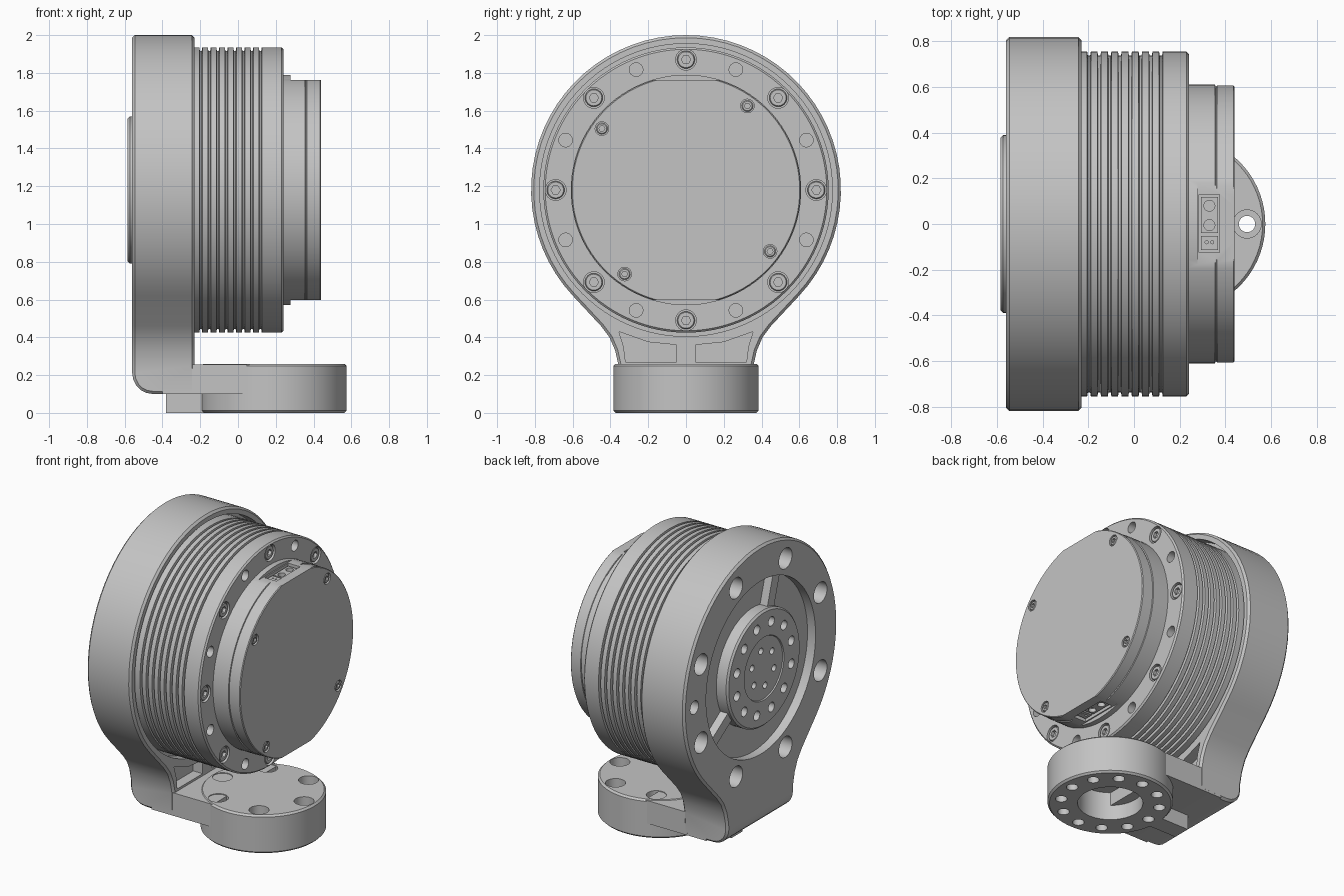
import bpy, bmesh
from math import sin, cos, pi, radians
from mathutils import Matrix, Vector

if "Cube" in bpy.data.objects:
    bpy.data.objects.remove(bpy.data.objects["Cube"], do_unlink=True)

ZC = 1.18          # height of the motor axis
FOOT_X = 0.19      # centre of the round foot

metal = bpy.data.materials.new("machined grey metal")
metal.use_nodes = True
metal.diffuse_color = (0.55, 0.55, 0.55, 1)
metal.node_tree.nodes["Principled BSDF"].inputs["Base Color"].default_value = (0.55, 0.55, 0.55, 1)


def make(name, bm):
    bmesh.ops.recalc_face_normals(bm, faces=bm.faces)
    mesh = bpy.data.meshes.new(name)
    bm.to_mesh(mesh)
    bm.free()
    mesh.materials.append(metal)
    ob = bpy.data.objects.new(name, mesh)
    bpy.context.collection.objects.link(ob)
    return ob


def activate(ob):
    bpy.ops.object.select_all(action='DESELECT')
    ob.select_set(True)
    bpy.context.view_layer.objects.active = ob


def apply(ob, kind, **settings):
    mod = ob.modifiers.new("mod", kind)
    for key, value in settings.items():
        setattr(mod, key, value)
    activate(ob)
    bpy.ops.object.modifier_apply(modifier=mod.name)


def cut(ob, bm):
    tool = make("cutter", bm)
    tool.hide_render = True
    apply(ob, 'BOOLEAN', operation='DIFFERENCE', solver='EXACT', object=tool)
    bpy.data.objects.remove(tool, do_unlink=True)


def rods(spots, r, a, b, axis='X', sides=24):
    """Cylinders from a to b along an axis, one at each spot."""
    bm = bmesh.new()
    for u, v in spots:
        mid = (a + b) / 2
        if axis == 'X':
            m = Matrix.Translation((mid, u, v)) @ Matrix.Rotation(pi / 2, 4, 'Y')
        else:
            m = Matrix.Translation((u, v, mid))
        bmesh.ops.create_cone(bm, cap_ends=True, segments=sides, radius1=r, radius2=r,
                              depth=abs(b - a), matrix=m)
    return bm


def boxes(*ranges):
    """Boxes given as (x0, x1, y0, y1, z0, z1)."""
    bm = bmesh.new()
    for x0, x1, y0, y1, z0, z1 in ranges:
        m = Matrix.Translation(((x0 + x1) / 2, (y0 + y1) / 2, (z0 + z1) / 2))
        bmesh.ops.create_cube(bm, size=1, matrix=m @ Matrix.Diagonal((x1 - x0, y1 - y0, z1 - z0, 1)))
    return bm


def circle(n, r, start=0.0):
    """Spots around the motor axis, angle measured from the top."""
    angles = [radians(start) + 2 * pi * i / n for i in range(n)]
    return [(r * sin(t), ZC + r * cos(t)) for t in angles]


def foot_circle(n, r):
    return [(FOOT_X + r * cos(2 * pi * i / n), r * sin(2 * pi * i / n)) for i in range(n)]


def lathe(name, profile, steps=96):
    """Turn an (x, radius) profile around the motor axis."""
    bm = bmesh.new()
    vs = [bm.verts.new((x, 0, ZC + r)) for x, r in profile]
    es = [bm.edges.new(pair) for pair in zip(vs, vs[1:])]
    bmesh.ops.spin(bm, geom=vs + es, cent=(0, 0, ZC), axis=(1, 0, 0), angle=2 * pi, steps=steps)
    bmesh.ops.remove_doubles(bm, verts=bm.verts, dist=1e-4)
    return make(name, bm)


def prism(outline, x0, x1):
    """Extrude a (y, z) outline along x."""
    bm = bmesh.new()
    face = bm.faces.new([bm.verts.new((x0, y, z)) for y, z in outline])
    new = bmesh.ops.extrude_face_region(bm, geom=[face])["geom"]
    bmesh.ops.translate(bm, vec=(x1 - x0, 0, 0), verts=[g for g in new if isinstance(g, bmesh.types.BMVert)])
    bmesh.ops.recalc_face_normals(bm, faces=bm.faces)
    return bm


# Upright bracket: ring with a neck flowing into the foot plate
arc = [radians(133) * i / 26 for i in range(27)]
half = [(0.82 * sin(t), ZC + 0.82 * cos(t)) for t in arc]
half += [(0.45, 0.46), (0.405, 0.40), (0.375, 0.33), (0.357, 0.25), (0.355, 0.10)]
bm = prism(half + [(-y, z) for y, z in reversed(half[1:])], -0.56, -0.23)
heel = [e for e in bm.edges if all(v.co.x < -0.5 and v.co.z < 0.11 for v in e.verts)]
bmesh.ops.bevel(bm, geom=heel, offset=0.11, segments=5, profile=0.5, affect='EDGES')
bracket = make("bracket", bm)
apply(bracket, 'BEVEL', width=0.014, segments=1, limit_method='ANGLE', angle_limit=radians(50))
cut(bracket, rods([(0, ZC)], 0.775, -0.30, -0.1, sides=96))
cut(bracket, rods([(0, ZC)], 0.585, -0.7, -0.50, sides=96))
cut(bracket, rods(circle(8, 0.69, 22.5), 0.07, -0.7, -0.44))
cut(bracket, rods([(0.71, ZC)], 0.045, -0.7, -0.46))
for side in (1, -1):
    pocket = [(0.05, 0.27), (0.05, 0.36), (0.2, 0.375), (0.355, 0.43), (0.33, 0.35), (0.32, 0.27)]
    cut(bracket, prism([(side * y, z) for y, z in pocket], -0.30, -0.1))

# Stop bars in the rear recess
bm = bmesh.new()
for deg in (-17, 123):
    m = Matrix.Translation((0, 0, ZC)) @ Matrix.Rotation(radians(-deg), 4, 'X')
    m = m @ Matrix.Translation((-0.525, 0, 0.485)) @ Matrix.Diagonal((0.06, 0.075, 0.21, 1))
    bmesh.ops.create_cube(bm, size=1, matrix=m)
make("stop_bars", bm)

# Rear output hub with bolt circles
hub = lathe("output_hub", [(-0.48, 0), (-0.48, 0.39), (-0.573, 0.39), (-0.585, 0.378),
                           (-0.585, 0.212), (-0.577, 0.208), (-0.577, 0)])
cut(hub, rods(circle(12, 0.30, 15), 0.032, -0.7, -0.53, sides=16))
cut(hub, rods(circle(6, 0.125, 10), 0.022, -0.7, -0.55, sides=16))

# Foot plate, round foot and locating key
make("foot_plate", boxes((-0.40, 0.06, -0.355, 0.355, 0.10, 0.255)))
make("locating_key", boxes((-0.38, -0.15, -0.06, 0.06, 0, 0.11)))
foot = make("round_foot", rods([(FOOT_X, 0)], 0.385, 0, 0.26, 'Z', 72))
apply(foot, 'BEVEL', width=0.012, segments=1, limit_method='ANGLE', angle_limit=radians(50))
cut(foot, rods([(FOOT_X, 0)], 0.20, -0.1, 0.19, 'Z', 48))
cut(foot, rods(foot_circle(6, 0.305), 0.062, 0.14, 0.4, 'Z'))
cut(foot, rods(foot_circle(12, 0.305), 0.036, -0.1, 0.15, 'Z'))

# Motor body with cooling grooves
profile = [(-0.32, 0), (-0.32, 0.755)]
for i in range(8):
    x = -0.205 + i * 0.045
    profile += [(x, 0.755), (x + 0.003, 0.737), (x + 0.013, 0.737), (x + 0.016, 0.755)]
profile += [(0.23, 0.755), (0.24, 0.745), (0.24, 0)]
body = lathe("motor_body", profile)
cut(body, rods(circle(8, 0.69), 0.055, 0.205, 0.4))
cut(body, rods(circle(8, 0.69, 22.5), 0.036, 0.17, 0.4))

# End cover with a flat and a connector pocket at top and bottom
cover = lathe("end_cover", [(0.23, 0), (0.23, 0.61), (0.355, 0.61), (0.357, 0.603), (0.362, 0.603),
                            (0.364, 0.607), (0.435, 0.607), (0.44, 0.602), (0.44, 0)])
cut(cover, boxes((0.277, 0.6, -0.5, 0.5, ZC + 0.583, 2.2), (0.277, 0.6, -0.5, 0.5, 0.2, ZC - 0.583)))
cut(cover, boxes((0.285, 0.375, -0.125, 0.13, ZC + 0.53, 2.2), (0.285, 0.375, -0.125, 0.13, 0.2, ZC - 0.53)))
cover_spots = [(0.325, ZC + 0.445), (0.445, ZC - 0.325), (-0.445, ZC + 0.325), (-0.325, ZC - 0.445)]
cut(cover, rods(cover_spots, 0.036, 0.425, 0.6))

# Connectors set into the pockets
for label, s in (("top", 1), ("bottom", -1)):
    lo, hi = sorted((ZC + s * 0.52, ZC + s * 0.57))
    plug = make(label + "_connectors", boxes((0.293, 0.367, -0.04, 0.118, lo, hi),
                                             (0.293, 0.367, -0.113, -0.052, lo, hi)))
    end = ZC + s * 0.6
    cut(plug, rods([(0.33, 0.08), (0.33, -0.005)], 0.024, ZC + s * 0.545, end, 'Z'))
    cut(plug, rods([(0.318, -0.08), (0.342, -0.08)], 0.007, ZC + s * 0.545, end, 'Z', 8))


# Socket screws
def screws(name, spots, r, x):
    ob = make(name, rods(spots, r, x - 0.06, x))
    apply(ob, 'BEVEL', width=0.005, segments=1, limit_method='ANGLE', angle_limit=radians(50))
    cut(ob, rods(spots, r * 0.52, x - 0.02, x + 0.1, sides=6))


screws("body_screws", circle(8, 0.69), 0.047, 0.235)
screws("cover_screws", cover_spots, 0.03, 0.438)

# Smooth round surfaces, keep machined edges crisp
for ob in [o for o in bpy.context.scene.objects if o.type == 'MESH']:
    activate(ob)
    bpy.ops.object.shade_smooth_by_angle(angle=radians(25))
